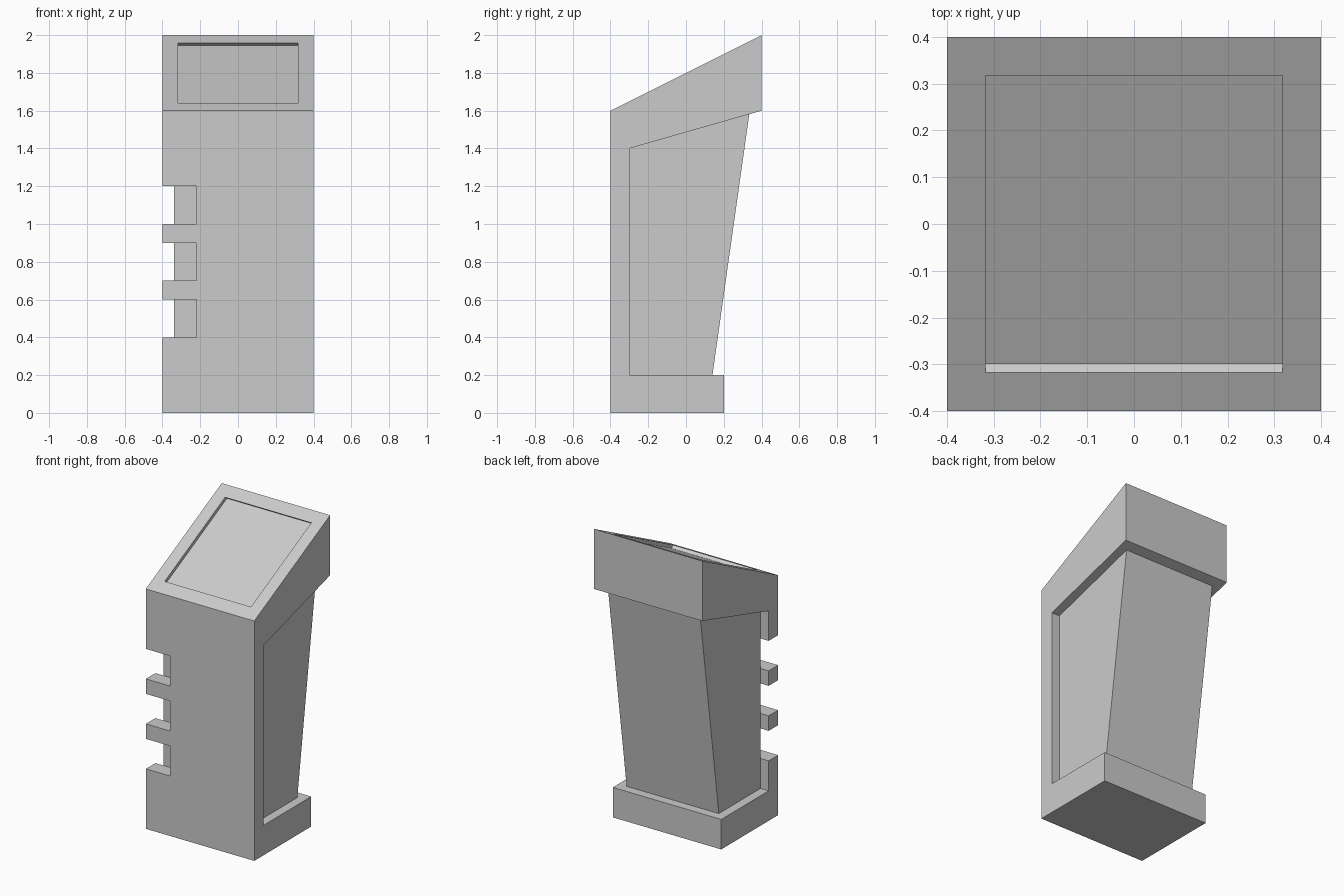
import bpy, bmesh
from mathutils import Vector

cube = bpy.data.objects.get("Cube")
if cube:
    bpy.data.objects.remove(cube, do_unlink=True)

grey = bpy.data.materials.new("light grey")
grey.use_nodes = True
grey.diffuse_color = (0.6, 0.6, 0.6, 1)
grey.node_tree.nodes["Principled BSDF"].inputs["Base Color"].default_value = (0.6, 0.6, 0.6, 1)


def prism(name, profile, x0, x1):
    """Extrude a (y, z) profile along x."""
    bm = bmesh.new()
    face = bm.faces.new([bm.verts.new((x0, y, z)) for y, z in profile])
    ext = bmesh.ops.extrude_face_region(bm, geom=[face])["geom"]
    verts = [v for v in ext if isinstance(v, bmesh.types.BMVert)]
    bmesh.ops.translate(bm, verts=verts, vec=(x1 - x0, 0, 0))
    bmesh.ops.recalc_face_normals(bm, faces=bm.faces)
    mesh = bpy.data.meshes.new(name)
    bm.to_mesh(mesh)
    bm.free()
    mesh.materials.append(grey)
    obj = bpy.data.objects.new(name, mesh)
    bpy.context.collection.objects.link(obj)
    return obj


def cut(target, cutter):
    """Subtract the cutter, then remove it."""
    cutter.hide_render = True
    mod = target.modifiers.new("cut", 'BOOLEAN')
    mod.operation = 'DIFFERENCE'
    mod.solver = 'EXACT'
    mod.object = cutter
    bpy.context.view_layer.objects.active = target
    bpy.ops.object.modifier_apply(modifier=mod.name)
    bpy.data.objects.remove(cutter, do_unlink=True)


# C-shaped shell: base, front panel and sloping head
shell = prism("shell", [(-0.4, 0), (0.2, 0), (0.2, 0.2), (-0.3, 0.2),
                        (-0.3, 1.4), (0.4, 1.6), (0.4, 2), (-0.4, 1.6)], -0.4, 0.4)

# Three notches in the right edge of the front panel
for z in (0.4, 0.7, 1.0):
    cut(shell, prism("notch_cutter", [(-0.5, z), (-0.25, z), (-0.25, z + 0.2), (-0.5, z + 0.2)],
                     -0.5, -0.22))

# Shallow screen recess in the sloping top
low, high, inward = Vector((-0.318, 1.641)), Vector((0.318, 1.959)), Vector((0.02, -0.015))
cut(shell, prism("recess_cutter", [low + inward, high + inward, high - 2 * inward, low - 2 * inward],
                 -0.318, 0.318))

# Narrower body inside the shell, with a leaning back
prism("inner_body", [(-0.3, 0.2), (0.14, 0.2), (0.335, 1.5814), (-0.3, 1.4)], -0.34, 0.34)
